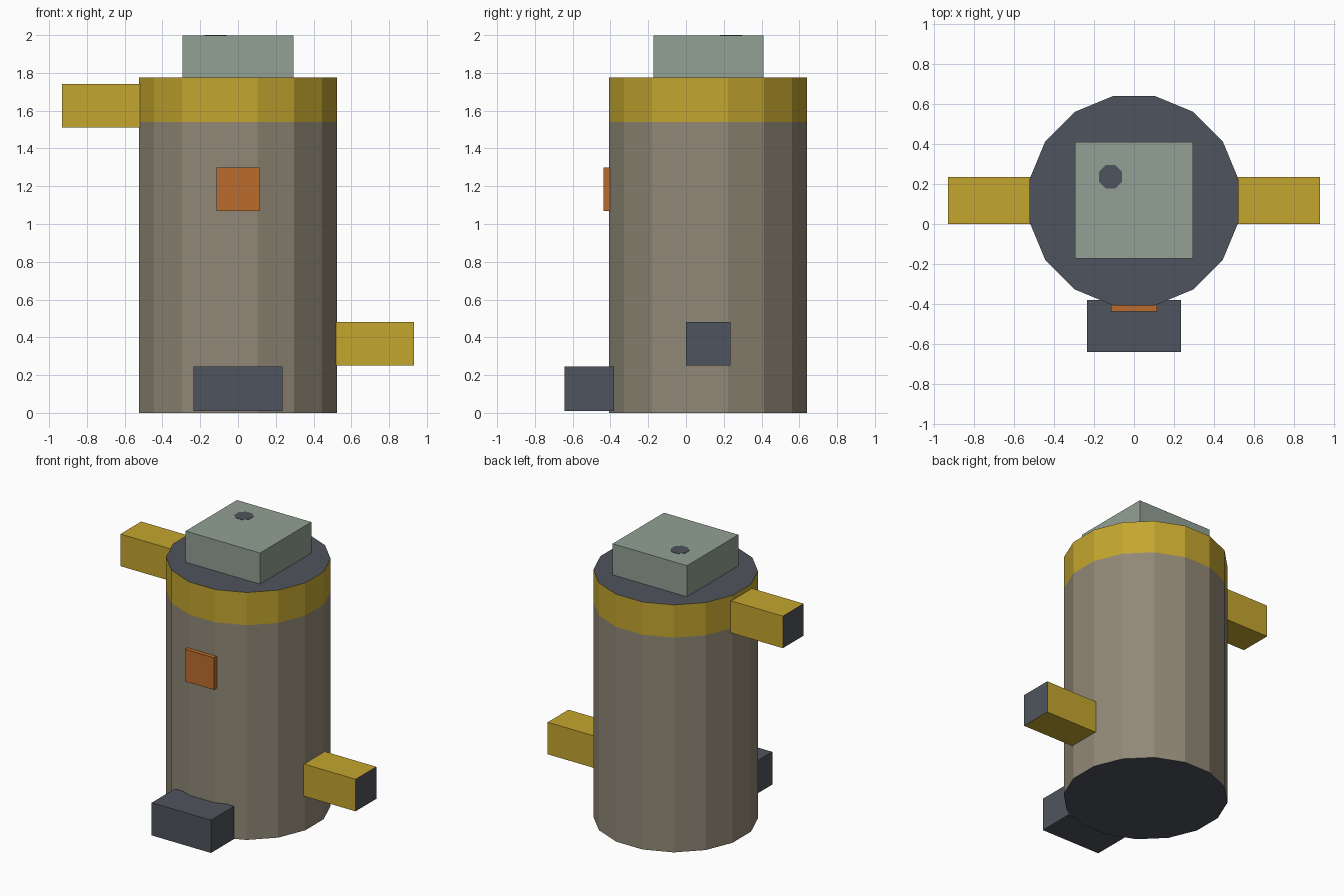
import bpy
import bmesh
import math
from mathutils import Matrix

cube = bpy.data.objects.get("Cube")
if cube:
    bpy.data.objects.remove(cube, do_unlink=True)


def material(name, rgb):
    # 8-bit display colour converted to linear
    lin = [((c / 255 + 0.055) / 1.055) ** 2.4 for c in rgb] + [1.0]
    mat = bpy.data.materials.new(name)
    mat.use_nodes = True
    mat.diffuse_color = lin
    bsdf = mat.node_tree.nodes["Principled BSDF"]
    bsdf.inputs["Base Color"].default_value = lin
    bsdf.inputs["Roughness"].default_value = 0.8
    return mat


taupe = material("taupe", (145, 137, 119))
yellow = material("mustard yellow", (196, 166, 47))
slate = material("slate grey", (79, 84, 93))
sage = material("sage green", (146, 161, 148))
orange = material("burnt orange", (187, 108, 47))


def finish(name, bm, mats, rule=None):
    """Turn a bmesh into a flat-shaded object, colouring faces by rule."""
    bm.normal_update()
    if rule:
        for f in bm.faces:
            f.material_index = rule(f)
    mesh = bpy.data.meshes.new(name)
    bm.to_mesh(mesh)
    bm.free()
    for m in mats:
        mesh.materials.append(m)
    obj = bpy.data.objects.new(name, mesh)
    bpy.context.collection.objects.link(obj)
    return obj


def box(name, lo, hi, mats, rule=None):
    bm = bmesh.new()
    bmesh.ops.create_cube(bm, size=1)
    for v in bm.verts:
        for i in range(3):
            v.co[i] = hi[i] if v.co[i] > 0 else lo[i]
    return finish(name, bm, mats, rule)


def prism(name, sides, radius, x, y, z0, z1, mats, rule=None, cut=None):
    """Upright prism with a flat side to the front, optionally cut at a height."""
    bm = bmesh.new()
    place = Matrix.Translation((x, y, (z0 + z1) / 2)) @ Matrix.Rotation(math.pi / sides, 4, "Z")
    bmesh.ops.create_cone(bm, cap_ends=True, segments=sides, radius1=radius,
                          radius2=radius, depth=z1 - z0, matrix=place)
    if cut:
        bmesh.ops.bisect_plane(bm, geom=bm.verts[:] + bm.edges[:] + bm.faces[:],
                               plane_co=(0, 0, cut), plane_no=(0, 0, 1))
    return finish(name, bm, mats, rule)


# Barrel with a painted upper band and dark end caps
BAND = 1.54


def barrel_colour(f):
    if abs(f.normal.z) > 0.5:
        return 2
    return 1 if f.calc_center_median().z > BAND else 0


prism("barrel", 16, 0.535, 0, 0.117, 0, 1.775, [taupe, yellow, slate], barrel_colour, BAND)

# Side pipes with dark ends: low on the left, high on the right
for name, side, z0, z1 in (("left_pipe", 1, 0.25, 0.48), ("right_pipe", -1, 1.51, 1.74)):
    xs = sorted((side * 0.5, side * 0.933))
    box(name, (xs[0], 0, z0), (xs[1], 0.235, z1), [yellow, slate],
        lambda f: int(abs(f.normal.x) > 0.5))

# Front foot, front plate and top block
box("front_foot", (-0.235, -0.642, 0.01), (0.235, -0.38, 0.245), [slate])
box("front_plate", (-0.115, -0.438, 1.07), (0.115, -0.4, 1.3), [orange])
box("top_block", (-0.295, -0.172, 1.77), (0.295, 0.41, 1.998), [sage])

# Small dark spot on the top block
prism("top_spot", 8, 0.063, -0.118, 0.237, 1.995, 2.0, [slate])
